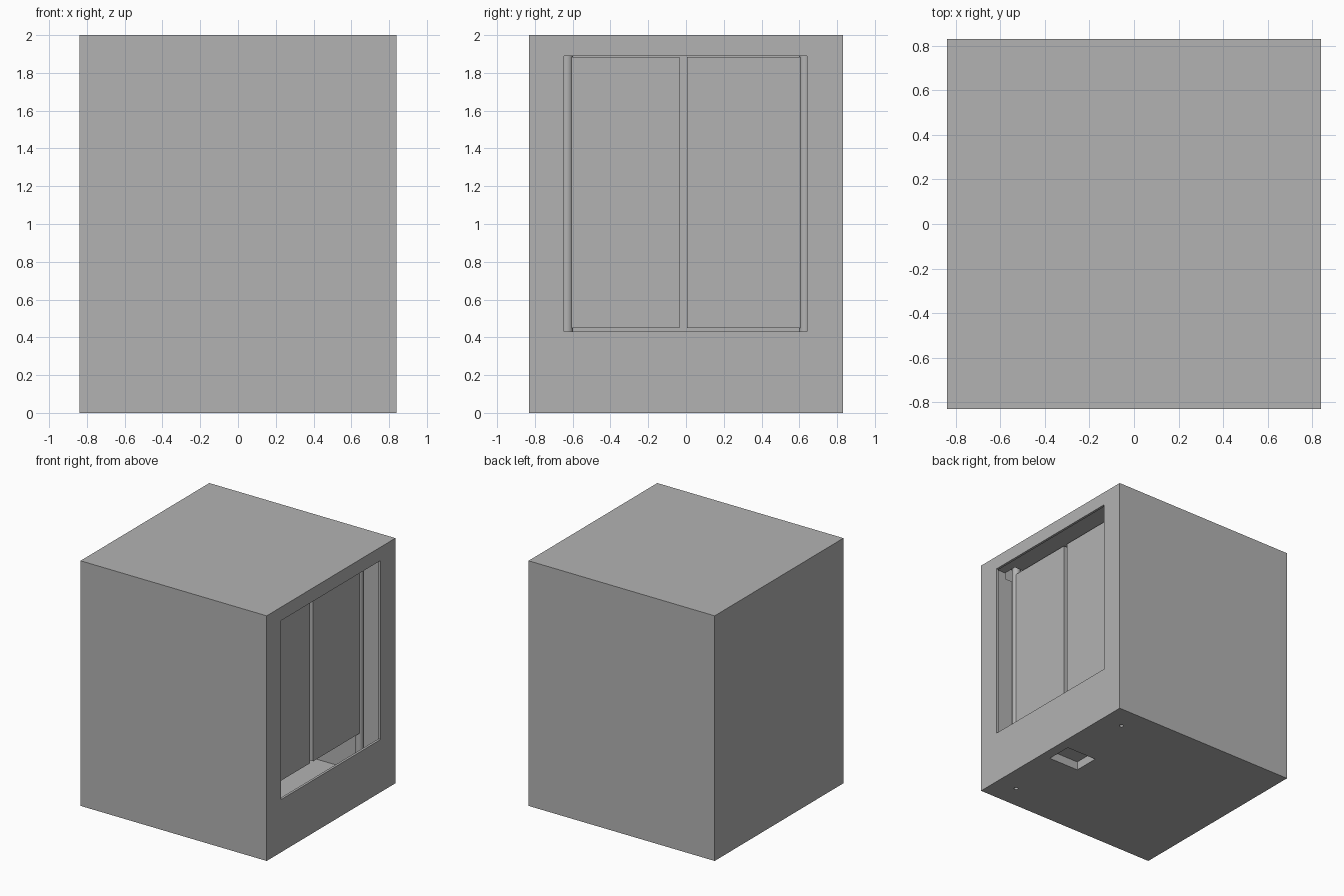
import bpy
from mathutils import Vector

cube = bpy.data.objects.get("Cube")
if cube:
    bpy.data.objects.remove(cube, do_unlink=True)

grey = bpy.data.materials.new("plain_grey")
grey.use_nodes = True
GREY = (0.45, 0.45, 0.45, 1.0)
grey.diffuse_color = GREY
grey.node_tree.nodes["Principled BSDF"].inputs["Base Color"].default_value = GREY


def box(name, low, high):
    """Box between two opposite corners."""
    low, high = Vector(low), Vector(high)
    bpy.ops.mesh.primitive_cube_add(size=1)
    obj = bpy.context.object
    obj.name = name
    for v in obj.data.vertices:
        v.co = (low + high) / 2 + v.co * (high - low)
    obj.data.materials.append(grey)
    return obj


def rod(name, x, y, radius, bottom, top):
    """Upright cylinder."""
    bpy.ops.mesh.primitive_cylinder_add(
        vertices=24, radius=radius, depth=top - bottom,
        location=(x, y, (bottom + top) / 2))
    obj = bpy.context.object
    obj.name = name
    obj.data.materials.append(grey)
    bpy.ops.object.shade_smooth_by_angle()
    return obj


def cut(body, cutter):
    """Subtract the cutter from the body, then drop the cutter."""
    cutter.hide_render = True
    mod = body.modifiers.new("cut", 'BOOLEAN')
    mod.operation = 'DIFFERENCE'
    mod.solver = 'EXACT'
    mod.object = cutter
    bpy.context.view_layer.objects.active = body
    bpy.ops.object.modifier_apply(modifier=mod.name)
    bpy.data.objects.remove(cutter, do_unlink=True)


# Cabinet shell with inner chamber and side opening
cabinet = box("cabinet_body", (-0.84, -0.83, 0), (0.84, 0.83, 2))
cut(cabinet, box("chamber_cutter", (-0.66, -0.665, 0.1), (0.82, 0.665, 1.9)))
cut(cabinet, box("opening_cutter", (0.7, -0.645, 0.43), (0.9, 0.64, 1.89)))

# Square recess under the base
cut(cabinet, box("base_recess_cutter", (0.48, -0.107, -0.1), (0.755, 0.107, 0.07)))

POST_X, POST_Y = 0.655, 0.63
for side, tag in ((-1, "front"), (1, "back")):
    y = side * POST_Y
    # Pivot pocket in the ceiling and pin hole in the base
    cut(cabinet, box("pivot_cutter", (POST_X - 0.08, y - 0.08, 1.85),
                     (POST_X + 0.08, y + 0.08, 1.985)))
    cut(cabinet, rod("pin_cutter", POST_X, y, 0.016, -0.05, 0.05))
    # Hinge post
    rod(tag + "_hinge_post", POST_X, y, 0.032, 0.1, 1.97)

# Pair of doors set back behind the opening
box("front_door", (0.635, -0.615, 0.45), (0.675, -0.035, 1.885))
box("back_door", (0.635, 0.005, 0.45), (0.675, 0.615, 1.885))
